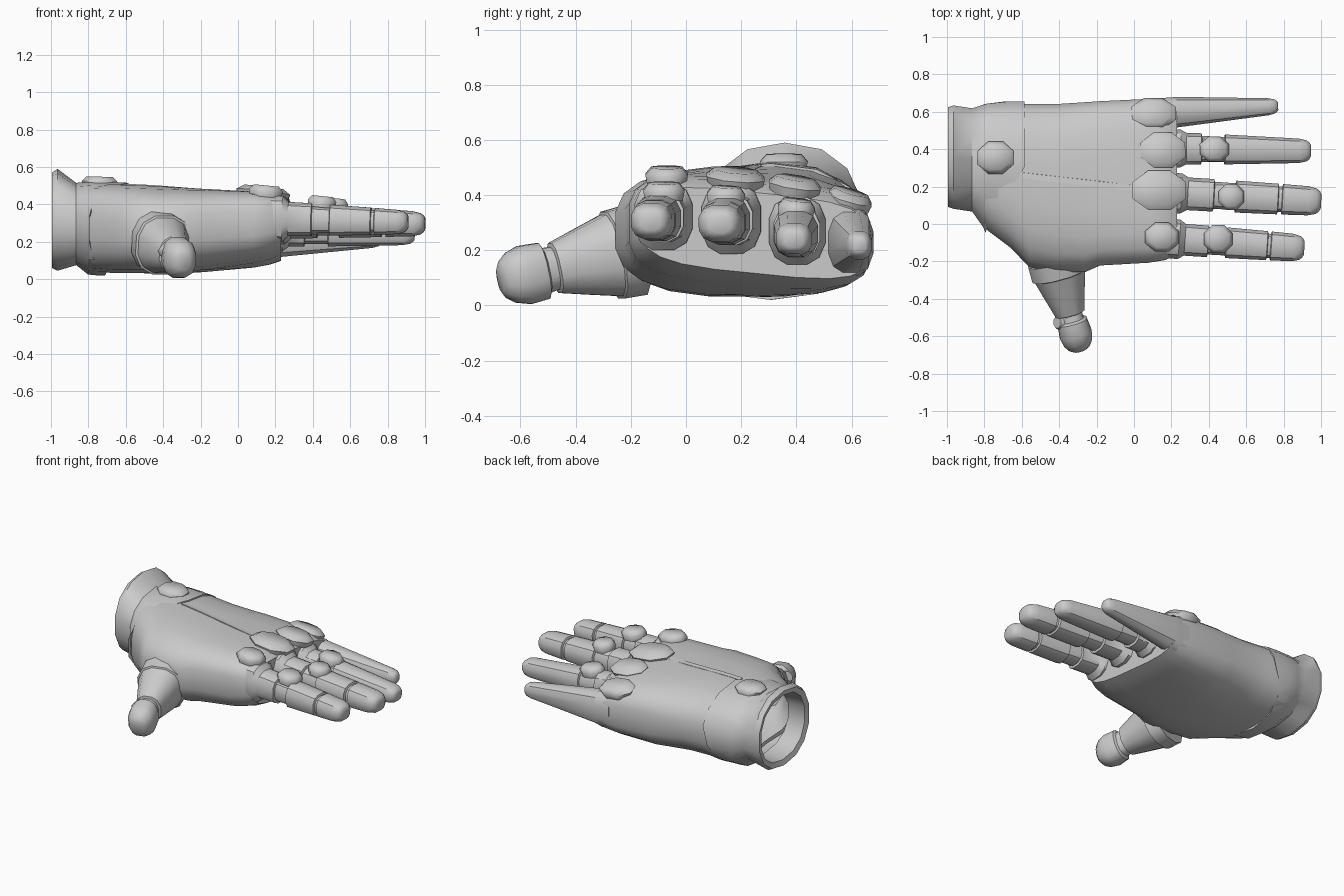
import bpy, bmesh, math
from mathutils import Vector
from mathutils.bvhtree import BVHTree

if "Cube" in bpy.data.objects:
    bpy.data.objects.remove(bpy.data.objects["Cube"])

grey = bpy.data.materials.new("light_grey")
grey.use_nodes = True
grey.diffuse_color = (0.6, 0.6, 0.6, 1)
grey.node_tree.nodes["Principled BSDF"].inputs["Base Color"].default_value = (0.6, 0.6, 0.6, 1)


def unit_ring(sides, power):
    """Rounded-square outline with corner sharpness set by power."""
    pts = []
    for i in range(sides):
        a = math.tau * (i + 0.5) / sides
        c, s = math.cos(a), math.sin(a)
        pts.append((math.copysign(abs(c) ** (2 / power), c),
                    math.copysign(abs(s) ** (2 / power), s)))
    return pts


def loft(name, rings, cap_start=True, cap_end=True, angle=35):
    """Skin a list of equal-sized rings into an object."""
    bm = bmesh.new()
    loops = [[bm.verts.new(p) for p in ring] for ring in rings]
    n = len(loops[0])
    for a, b in zip(loops, loops[1:]):
        for i in range(n):
            j = (i + 1) % n
            bm.faces.new((a[i], a[j], b[j], b[i]))
    if cap_start:
        bm.faces.new(loops[0][::-1])
    if cap_end:
        bm.faces.new(loops[-1])
    bmesh.ops.recalc_face_normals(bm, faces=bm.faces)
    mesh = bpy.data.meshes.new(name)
    bm.to_mesh(mesh)
    bm.free()
    ob = bpy.data.objects.new(name, mesh)
    bpy.context.collection.objects.link(ob)
    mesh.materials.append(grey)
    bpy.ops.object.select_all(action='DESELECT')
    ob.select_set(True)
    bpy.context.view_layer.objects.active = ob
    bpy.ops.object.shade_smooth_by_angle(angle=math.radians(angle))
    return ob


def section(x, y0, y1, z0, z1, tilt=0, slant=0, sides=20, power=2.7):
    """Cross-section of the hand; tilt lowers the +y side, slant pulls the -y side and underside back."""
    yc, zc, w, h = (y0 + y1) / 2, (z0 + z1) / 2, (y1 - y0) / 2, (z1 - z0) / 2
    ring = []
    for c, s in unit_ring(sides, power):
        back = slant * max(0, min(1, (0.3 - yc - c * w) / 0.32), -0.6 * s)
        ring.append((x - back, yc + c * w, zc + s * h - tilt * c * w))
    return ring


def tube(name, p0, p1, stations, sides=12, power=2.4):
    """Loft along a straight line through (fraction, half width, half height) stations."""
    p0, p1 = Vector(p0), Vector(p1)
    f = (p1 - p0).normalized()
    side = f.cross(Vector((0, 0, 1))).normalized()
    up = side.cross(f)
    shape = unit_ring(sides, power)
    return loft(name, [[p0.lerp(p1, t) + side * c * w + up * s * h for c, s in shape]
                       for t, w, h in stations])


def pad(name, loc, rx, ry, tilt):
    """Low octagonal pad with a softly domed top."""
    rows = [[(rx * r * math.cos(a), ry * r * math.sin(a), z)
             for a in (math.tau * (i + 0.5) / 8 for i in range(8))]
            for r, z in ((0.95, -0.035), (1.04, 0), (0.76, 0.026))]
    ob = loft(name, rows, angle=55)
    ob.location = loc
    ob.rotation_euler = (tilt[0], tilt[1], 0)


# Palm shell, open at the wrist
palm = loft("palm", [
    section(-0.85, 0.07, 0.615, 0.085, 0.495),
    section(-0.78, -0.04, 0.645, 0.04, 0.505),
    section(-0.66, -0.13, 0.65, 0.03, 0.508),
    section(-0.56, -0.235, 0.645, 0.03, 0.505),
    section(-0.42, -0.26, 0.645, 0.03, 0.498, 0.01),
    section(-0.26, -0.26, 0.655, 0.035, 0.485, 0.03, power=3.0),
    section(-0.18, -0.225, 0.66, 0.043, 0.478, 0.045, power=3.3),
    section(0.08, -0.21, 0.672, 0.072, 0.458, 0.075, power=3.6),
    section(0.17, -0.195, 0.672, 0.092, 0.445, 0.09, power=3.6),
    section(0.23, -0.165, 0.67, 0.115, 0.41, 0.10, power=3.6),
], cap_start=False)

# Hollow flared cuff with the wrist sleeve overlapping the palm
cuff_rows = [
    (-0.585, -0.03, 0.66, 0.045, 0.49, 0.21),
    (-0.585, -0.055, 0.663, 0.02, 0.515, 0.21),
    (-0.68, -0.04, 0.662, 0.02, 0.52, 0.12),
    (-0.79, -0.02, 0.65, 0.025, 0.522, 0.02),
    (-0.865, 0.06, 0.625, 0.075, 0.515, 0),
    (-0.965, 0.075, 0.64, 0.045, 0.59, 0),
    (-0.995, 0.085, 0.63, 0.06, 0.57, 0),
    (-0.985, 0.12, 0.595, 0.095, 0.535, 0),
    (-0.84, 0.09, 0.605, 0.10, 0.485, 0),
]
loft("wrist_cuff", [section(*r[:5], slant=r[5], sides=14, power=2.25) for r in cuff_rows],
     cap_start=False, cap_end=False)

# Fingers: base, tip, half widths, half heights, joint spans, collar half width and height
fingers = {
    "index_finger": ((0.14, -0.075, 0.325), (0.91, -0.13, 0.304),
                     (0.09, 0.074), (0.10, 0.064), ((0.33, 0.46), (0.74, 0.77)), (0.108, 0.125)),
    "middle_finger": ((0.14, 0.17, 0.315), (1.0, 0.12, 0.295),
                      (0.092, 0.079), (0.102, 0.066), ((0.33, 0.47), (0.73, 0.76)), (0.11, 0.13)),
    "ring_finger": ((0.14, 0.405, 0.275), (0.945, 0.39, 0.237),
                    (0.092, 0.065), (0.105, 0.056), ((0.27, 0.43),), (0.105, 0.125)),
    "little_finger": ((0.12, 0.592, 0.23), (0.77, 0.63, 0.217),
                      (0.092, 0.043), (0.125, 0.046), (), (0.082, 0.125)),
}
for name, (p0, p1, (w0, w1), (h0, h1), joints, collar) in fingers.items():
    def station(t, k=1):
        return t, (w0 + (w1 - w0) * t) * k, (h0 + (h1 - h0) * t) * k
    stations = [(0, *collar), (0.13, *collar), station(0.17)]
    for a, b in joints:
        stations += [station(a, 1.02), station(a + 0.005, 0.85),
                     station(b - 0.005, 0.85), station(b, 1.02)]
    stations += [station(t, k) for t, k in ((0.92, 1), (0.97, 0.88), (0.99, 0.7), (1, 0.5))]
    tube(name, p0, p1, stations, power=2.6)

# Thumb with collar, tapered base, joint and rounded tip
tube("thumb", (-0.41, -0.23, 0.19), (-0.288, -0.675, 0.09), [
    (-0.10, 0.155, 0.17), (0.08, 0.155, 0.165), (0.09, 0.142, 0.155),
    (0.30, 0.115, 0.128), (0.55, 0.082, 0.095), (0.56, 0.066, 0.08),
    (0.63, 0.066, 0.085), (0.65, 0.082, 0.106), (0.80, 0.09, 0.11),
    (0.90, 0.08, 0.095), (0.97, 0.058, 0.07), (1.0, 0.035, 0.045)])
pad("thumb_joint_pad", (-0.39, -0.525, 0.16), 0.045, 0.045, (0, -0.9))

# Knuckle, finger joint and wrist pads
pads = {
    "index_knuckle": ((0.15, -0.07, 0.475), 0.095, 0.08, (0.0, 0.10)),
    "middle_knuckle": ((0.135, 0.18, 0.465), 0.15, 0.11, (-0.08, 0.12)),
    "ring_knuckle": ((0.155, 0.395, 0.437), 0.125, 0.098, (-0.15, 0.12)),
    "little_knuckle": ((0.105, 0.592, 0.388), 0.125, 0.088, (-0.28, 0.12)),
    "index_joint": ((0.45, -0.08, 0.418), 0.08, 0.078, (0, 0.10)),
    "middle_joint": ((0.52, 0.145, 0.404), 0.072, 0.072, (-0.05, 0.10)),
    "ring_joint": ((0.43, 0.40, 0.357), 0.082, 0.07, (-0.1, 0.12)),
    "wrist": ((-0.74, 0.355, 0.522), 0.10, 0.09, (0, 0.03)),
}
for name, spec in pads.items():
    pad(name + "_pad", *spec)

# Raised seam along the back of the hand, laid onto the palm surface
tree = BVHTree.FromPolygons([v.co for v in palm.data.vertices],
                            [p.vertices for p in palm.data.polygons])
seam = []
for i in range(9):
    x, y = -0.60 + 0.62 * i / 8, 0.25 - 0.07 * i / 8
    z = tree.ray_cast(Vector((x, y, 2)), Vector((0, 0, -1)))[0].z
    seam.append([(x, y + dy, z + dz) for dy, dz in
                 ((-0.006, -0.01), (0.03, -0.01), (0.025, 0.002), (-0.006, 0.006))])
loft("back_seam", seam)
